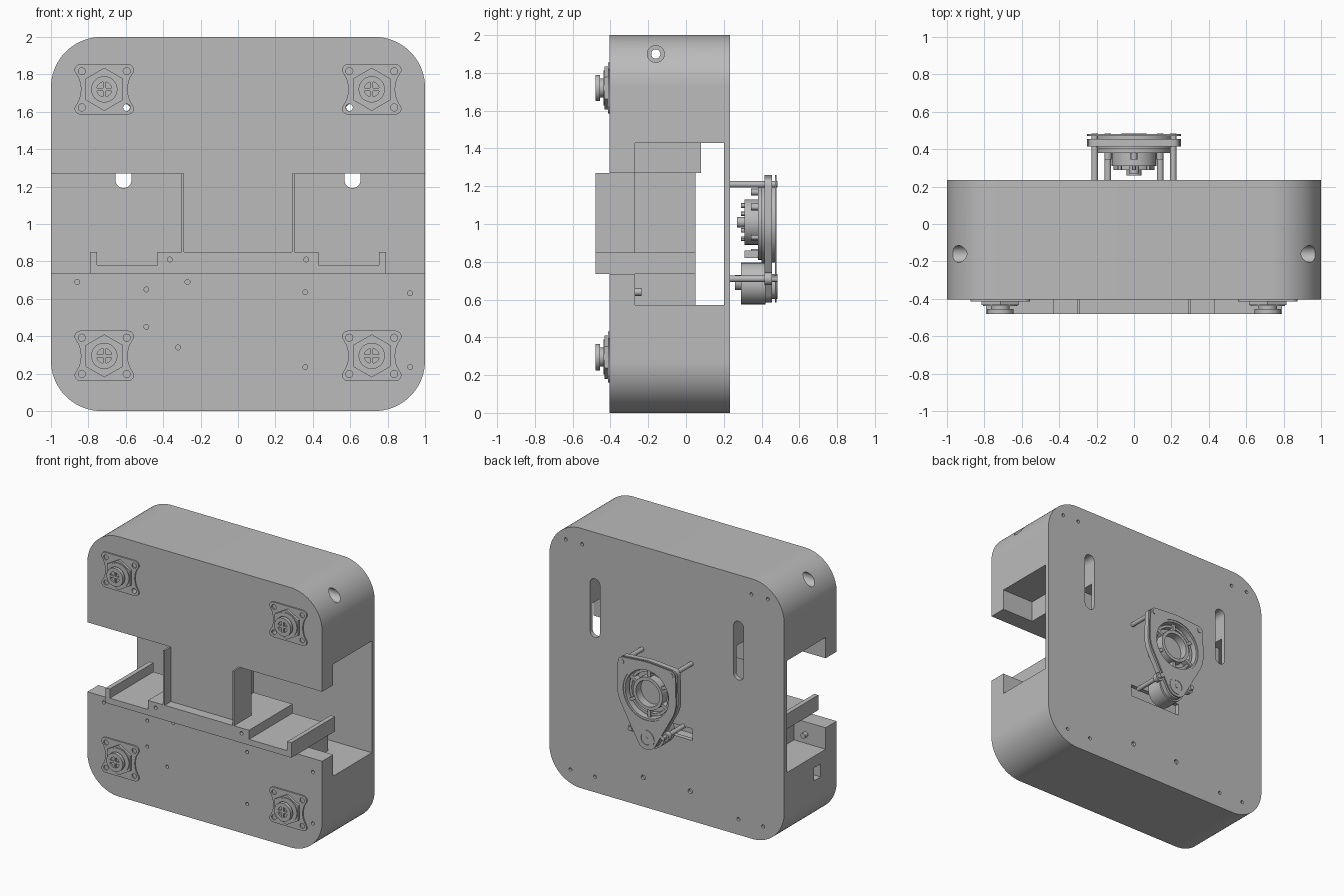
import bpy, bmesh
from math import sin, cos, pi, radians
from mathutils import Vector, Matrix
from mathutils.geometry import convex_hull_2d

cube = bpy.data.objects.get("Cube")
if cube:
    bpy.data.objects.remove(cube, do_unlink=True)

grey = bpy.data.materials.new("plain_grey")
grey.use_nodes = True
grey.diffuse_color = (0.5, 0.5, 0.5, 1)
grey.node_tree.nodes["Principled BSDF"].inputs["Base Color"].default_value = (0.5, 0.5, 0.5, 1)
parts = []


def make(name, bm):
    bmesh.ops.recalc_face_normals(bm, faces=bm.faces)
    mesh = bpy.data.meshes.new(name)
    bm.to_mesh(mesh)
    bm.free()
    mesh.materials.append(grey)
    obj = bpy.data.objects.new(name, mesh)
    bpy.context.collection.objects.link(obj)
    parts.append(obj)
    return obj


def add_prism(bm, pts, y0, y1):
    """Extrude an (x, z) outline from y0 to y1."""
    face = bm.faces.new([bm.verts.new((x, y0, z)) for x, z in pts])
    out = bmesh.ops.extrude_face_region(bm, geom=[face])["geom"]
    verts = [v for v in out if isinstance(v, bmesh.types.BMVert)]
    bmesh.ops.translate(bm, vec=(0, y1 - y0, 0), verts=verts)


def prism(name, pts, y0, y1):
    bm = bmesh.new()
    add_prism(bm, pts, y0, y1)
    return make(name, bm)


def circle(x, z, r, n=32, start=0.0):
    return [(x + r * cos(start + 2 * pi * i / n), z + r * sin(start + 2 * pi * i / n)) for i in range(n)]


def disc(name, x, z, r, y0, y1, n=32):
    return prism(name, circle(x, z, r, n), y0, y1)


def hull(circles):
    pts = [Vector(p) for c in circles for p in circle(*c)]
    return [pts[i] for i in convex_hull_2d(pts)]


def box(name, x0, x1, y0, y1, z0, z1):
    return prism(name, [(x0, z0), (x1, z0), (x1, z1), (x0, z1)], y0, y1)


def cut(target, cutter):
    """Subtract the cutter and remove it."""
    mod = target.modifiers.new("cut", 'BOOLEAN')
    mod.operation = 'DIFFERENCE'
    mod.solver = 'EXACT'
    mod.object = cutter
    bpy.context.view_layer.objects.active = target
    bpy.ops.object.modifier_apply(modifier=mod.name)
    parts.remove(cutter)
    bpy.data.objects.remove(cutter, do_unlink=True)


def ring(name, x, z, r_out, r_in, y0, y1):
    obj = disc(name, x, z, r_out, y0, y1, 48)
    cut(obj, disc("cutter", x, z, r_in, y0 - 0.1, y1 + 0.1, 48))
    return obj


def drill(target, spots, r, y0, y1):
    bm = bmesh.new()
    for x, z in spots:
        add_prism(bm, circle(x, z, r, 16), y0, y1)
    cut(target, make("cutter", bm))


FRONT, BACK, INNER, PLATE, TIP = -0.404, 0.234, -0.27, 0.2, -0.48
SIDES = (-1, 1)

# Main housing with rounded corners, a cross channel and two side openings
R = 0.27
housing = prism("housing", hull([(sx * (1 - R), 1 + sz * (1 - R), R, 96) for sx in SIDES for sz in SIDES]), FRONT, BACK)
cut(housing, box("cutter", -1.1, 1.1, INNER, PLATE, 0.57, 1.43))
for s in SIDES:
    a, b = sorted((s * 0.3, s * 1.1))
    cut(housing, box("cutter", a, b, -0.6, -0.2, 0.735, 1.27))
    # Long rounded slots in the back plate
    cut(housing, prism("cutter", hull([(s * 0.612, 1.235, 0.043), (s * 0.612, 1.60, 0.043)]), 0.085, 0.3))
cut(housing, box("cutter", -0.22, 0.22, 0.1, 0.3, 0.62, 0.71))

# Square socket on one side, and the cross bores near the top
cut(housing, box("cutter", -1.1, -0.9, -0.21, -0.13, 0.38, 0.48))


def cross_bore(r, x0, x1):
    bore = disc("cutter", 0, 0, r, x0, x1)
    bore.data.transform(Matrix.Translation((0, -0.16, 1.9)) @ Matrix.Rotation(radians(-90), 4, 'Z'))
    cut(housing, bore)


cross_bore(0.024, -1.1, 1.1)
cross_bore(0.045, -1.1, -0.8)
cross_bore(0.045, 0.8, 1.1)

# Small screw holes
drill(housing, [(-0.86, 0.69), (-0.27, 0.69), (-0.49, 0.65), (-0.49, 0.45), (-0.32, 0.34),
                (0.36, 0.635), (0.36, 0.235), (0.92, 0.63), (0.92, 0.235)], 0.013, -0.5, -0.37)
drill(housing, [(s * x, z) for s in SIDES for x, z in
                ((0.86, 1.88), (0.72, 1.88), (0.82, 0.12), (0.61, 0.12))], 0.013, 0.215, 0.3)
drill(housing, [(s * 0.2, 0.225) for s in SIDES], 0.018, 0.215, 0.3)
drill(housing, [(s * 0.597, 1.623) for s in SIDES], 0.019, -0.5, 0.15)

# Blocks inside the channel
box("upper_inner_block", -0.73, 0.73, INNER, 0.08, 1.27, 1.43)
box("lower_inner_block", -0.73, 0.73, INNER, 0.05, 0.57, 0.735)
box("centre_column", -0.1, 0.1, INNER, 0.05, 0.735, 1.27)

# Tray with lips and raised middle, and thin upright fins
tray = prism("tray", [(-0.79, 0.735), (0.79, 0.735), (0.79, 0.85), (0.755, 0.85), (0.755, 0.78), (0.43, 0.78),
                      (0.43, 0.85), (-0.43, 0.85), (-0.43, 0.78), (-0.755, 0.78), (-0.755, 0.85), (-0.79, 0.85)],
             TIP, 0.05)
drill(tray, [(s * 0.365, 0.81) for s in SIDES], 0.013, -0.5, -0.44)
for s in SIDES:
    a, b = sorted((s * 0.288, s * 0.302))
    box("fin", a, b, TIP, INNER, 0.85, 1.27)
    disc("inner_boss", s * 0.83, 0.64, 0.02, INNER, -0.235, 16)


# Corner mounts: waisted plate, hex nut, washer and slotted button
def mount(cx, cz):
    pts = []
    for k, (sx, sz) in enumerate([(1, 1), (-1, 1), (-1, -1), (1, -1)]):
        for i in range(7):
            t = (k + i / 6) * pi / 2
            pts.append((cx + sx * 0.125 + 0.035 * cos(t), cz + sz * 0.1 + 0.035 * sin(t)))
        if k in (0, 2):
            continue
        for i in range(7):
            u = sx * -1 * (i / 3 - 1) * 0.06
            pts.append((cx + sx * (0.125 + 0.012 * (u / 0.06) ** 2), cz + (u if sx > 0 else -abs(u) if i > 3 else abs(u))))
    # Right-hand waist closes the loop after the last corner
    last = pts[-7:]
    pts = pts[:-7] + [(x, cz + (i / 3 - 1) * 0.06) for i, (x, z) in enumerate(last)]
    plate = prism("mount_plate", pts, FRONT - 0.01, FRONT)
    drill(plate, [(cx + sx * 0.12, cz + sz * 0.097) for sx in SIDES for sz in SIDES], 0.019, -0.5, -0.3)
    prism("mount_nut", circle(cx, cz, 0.115, 6, pi / 6), FRONT - 0.028, FRONT - 0.01)
    disc("mount_washer", cx, cz, 0.093, FRONT - 0.034, FRONT - 0.028)
    disc("mount_neck", cx, cz, 0.05, FRONT - 0.056, FRONT - 0.034)
    ring("mount_button", cx, cz, 0.07, 0.04, TIP, FRONT - 0.05)
    disc("button_core", cx, cz, 0.04, TIP + 0.012, FRONT - 0.05)
    box("button_bar", cx - 0.04, cx + 0.04, TIP + 0.002, TIP + 0.012, cz - 0.008, cz + 0.008)
    box("button_bar", cx - 0.008, cx + 0.008, TIP + 0.002, TIP + 0.012, cz - 0.04, cz + 0.04)


for mx in SIDES:
    for mz in (0.295, 1.72):
        mount(mx * 0.715, mz)

# Rear drive unit: teardrop plates on posts
CZ = 1.01
shape = [(-0.2, 1.2, 0.045), (0.2, 1.2, 0.045), (0, CZ, 0.25, 64), (0, 0.67, 0.085)]
base = prism("drive_plate", hull(shape), 0.415, 0.455)
cut(base, disc("cutter", 0, CZ, 0.19, 0.3, 0.6, 48))
lid = prism("drive_lid", hull(shape), 0.47, 0.48)
cut(lid, disc("cutter", 0, CZ, 0.2, 0.3, 0.6, 48))
ring("drive_rim", 0, CZ, 0.215, 0.185, 0.4, 0.475)
disc("drive_dish", 0, CZ, 0.2, 0.38, 0.405, 48)
ring("hub_ring", 0, CZ, 0.125, 0.1, 0.395, 0.465)
ring("drive_inner_ring", 0, CZ, 0.175, 0.155, 0.4, 0.44)
disc("drive_magnet", 0, CZ, 0.12, 0.31, 0.385)
disc("drive_shaft", 0, CZ, 0.028, 0.27, 0.315, 16)
for i in range(6):
    t = pi / 6 + i * pi / 3
    px, pz = 0.16 * cos(t), 0.16 * sin(t)
    disc("dish_stud", px, CZ + pz, 0.018, 0.345, 0.385, 12)
    disc("magnet_screw", 0.55 * px, CZ + 0.55 * pz, 0.012, 0.29, 0.315, 12)
    spoke = box("hub_spoke", 0.115, 0.19, 0.4, 0.45, -0.012, 0.012)
    spoke.data.transform(Matrix.Translation((0, 0, CZ)) @ Matrix.Rotation(t, 4, 'Y'))

# Motor under the drive unit, and its round cap
disc("motor", 0, 0.685, 0.11, 0.29, 0.42)
disc("motor_boss", 0, 0.69, 0.04, 0.26, 0.29, 16)
ring("motor_cap", 0, 0.67, 0.066, 0.045, 0.45, 0.484)
disc("motor_cap_face", 0, 0.67, 0.047, 0.45, 0.476)
disc("motor_pin", 0, 0.67, 0.014, 0.47, 0.483, 12)
box("motor_connector", -0.06, 0.06, 0.31, 0.39, 0.82, 0.86)

# Posts holding the drive unit off the back
for s in SIDES:
    for px, pz in ((0.21, 1.21), (0.14, 0.71)):
        disc("post", s * px, pz, 0.017, BACK - 0.02, 0.42, 16)
        disc("post_ear", s * px, pz, 0.032, 0.415, 0.455, 24)
        disc("post_screw", s * px, pz, 0.018, 0.455, 0.484, 12)

# Smooth round walls, keep sharp edges
bpy.ops.object.select_all(action='DESELECT')
for obj in parts:
    obj.select_set(True)
bpy.context.view_layer.objects.active = housing
bpy.ops.object.shade_smooth_by_angle(angle=radians(30))
